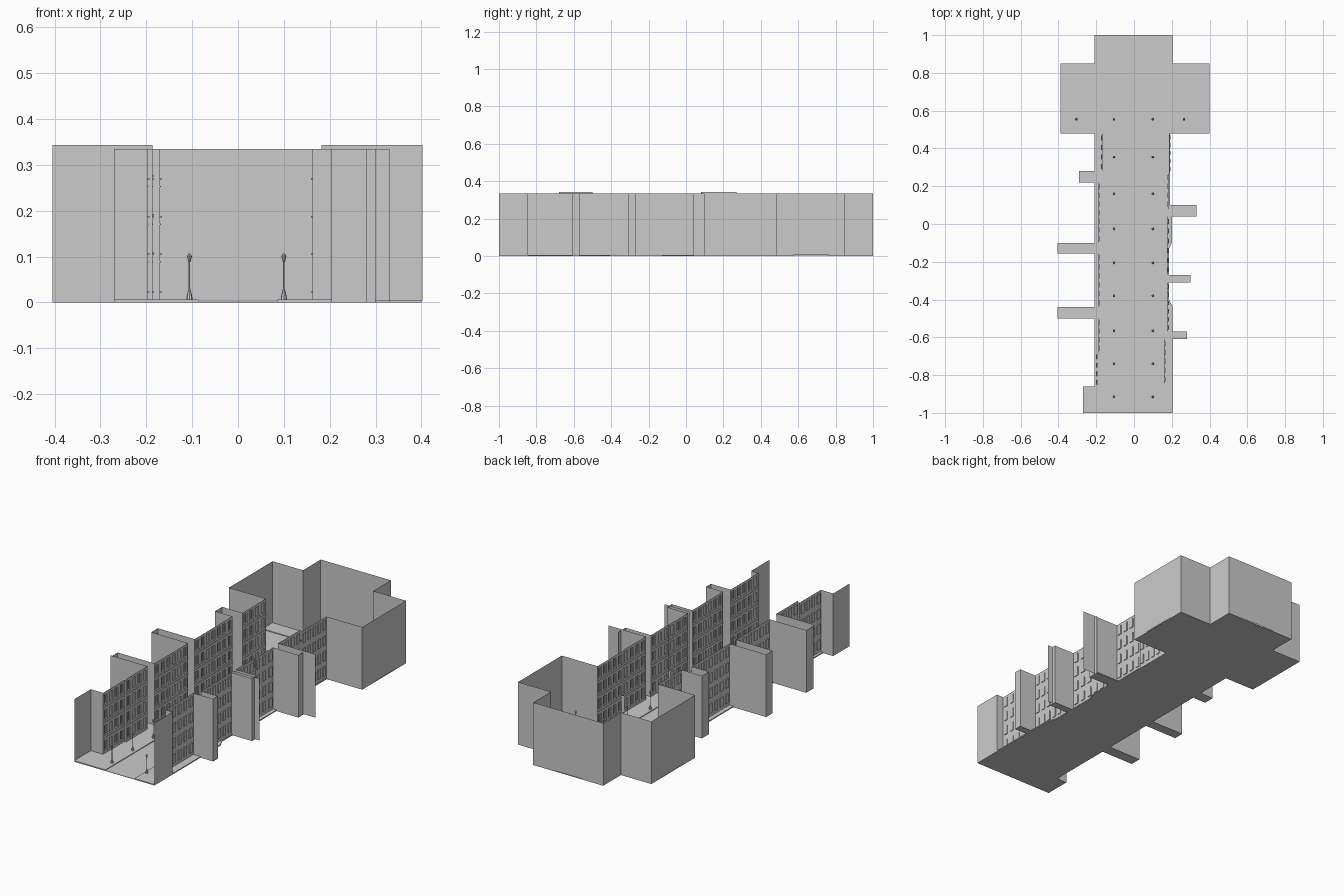
import bpy, bmesh

if "Cube" in bpy.data.objects:
    bpy.data.objects.remove(bpy.data.objects["Cube"])

SW = 0.006   # pavement height
H = 0.335    # wall height


def finish(bm, name):
    bmesh.ops.recalc_face_normals(bm, faces=bm.faces[:])
    me = bpy.data.meshes.new(name)
    bm.to_mesh(me)
    bm.free()
    ob = bpy.data.objects.new(name, me)
    bpy.context.collection.objects.link(ob)
    return ob


def slab(name, pts, z0, z1):
    bm = bmesh.new()
    f = bm.faces.new([bm.verts.new((x, y, z0)) for x, y in pts])
    r = bmesh.ops.extrude_face_region(bm, geom=[f])
    up = [v for v in r['geom'] if isinstance(v, bmesh.types.BMVert)]
    bmesh.ops.translate(bm, verts=up, vec=(0, 0, z1 - z0))
    return finish(bm, name)


def wall(name, pts, top=H):
    # Thin upright sheet following a plan line
    bm = bmesh.new()
    cols = [(bm.verts.new((x, y, SW - 0.002)), bm.verts.new((x, y, top))) for x, y in pts]
    for (a, b), (c, d) in zip(cols, cols[1:]):
        bm.faces.new((a, c, d, b))
    return finish(bm, name)


def add_box(bm, x0, x1, y0, y1, z0, z1):
    r = bmesh.ops.create_cube(bm, size=1)
    for v in r['verts']:
        v.co = ((x0 + x1) / 2 + v.co.x * (x1 - x0), (y0 + y1) / 2 + v.co.y * (y1 - y0),
                (z0 + z1) / 2 + v.co.z * (z1 - z0))


def facade(name, x, y0, y1, top=H, storeys=4):
    # Flat front with recessed windows; s points to the street
    s = 1 if x < 0 else -1
    n = max(2, round((y1 - y0) / 0.046))
    p = (y1 - y0) / n
    ys = [y0] + [y0 + p * (i + k) for i in range(n) for k in (0.24, 0.76)] + [y1]
    sh = (top - SW) / storeys
    zs = [SW] + [SW + sh * (j + k) for j in range(storeys) for k in (0.22, 0.82)] + [top]
    bm = bmesh.new()
    g = [[bm.verts.new((x, y, z)) for z in zs] for y in ys]
    panes = []
    for i in range(len(ys) - 1):
        for j in range(len(zs) - 1):
            f = bm.faces.new((g[i][j], g[i + 1][j], g[i + 1][j + 1], g[i][j + 1]))
            if i % 2 and j % 2:
                panes.append(f)
    r = bmesh.ops.extrude_discrete_faces(bm, faces=panes)
    for f in r['faces']:
        bmesh.ops.translate(bm, verts=f.verts[:], vec=(-s * 0.004, 0, 0))
    finish(bm, name)
    # Sills, glazing bars and storey bands
    bm = bmesh.new()
    for i in range(1, len(ys) - 1, 2):
        for j in range(1, len(zs) - 1, 2):
            a, b, c, d = ys[i], ys[i + 1], zs[j], zs[j + 1]
            add_box(bm, *sorted((x, x + s * 0.004)), a - 0.002, b + 0.002, c - 0.003, c)
            m = (a + b) / 2
            add_box(bm, *sorted((x - s * 0.004, x - s * 0.002)), m - 0.001, m + 0.001, c, d)
    for j in range(1, storeys):
        z = SW + sh * j
        add_box(bm, *sorted((x, x + s * 0.002)), y0, y1, z - 0.0015, z + 0.0015)
    finish(bm, name + "_trim")


# Road: long street with a crossing
R, C0, C1 = 0.086, 0.575, 0.765
slab("road", [(-R, -1), (R, -1), (R, C0), (.4, C0), (.4, C1), (R, C1), (R, 1),
              (-R, 1), (-R, C1), (-.39, C1), (-.39, C0), (-R, C0)], 0, 0.002)

# Pavements, including alley floors
slab("left_pavement", [(-R, -1), (-R, C0), (-.39, C0), (-.39, .48), (-.21, .48), (-.21, .28),
                       (-.29, .28), (-.29, .22), (-.21, .22), (-.21, -.10), (-.405, -.10),
                       (-.405, -.155), (-.21, -.155), (-.21, -.44), (-.405, -.44), (-.405, -.50),
                       (-.21, -.50), (-.21, -.86), (-.27, -.86), (-.27, -1)], 0, SW)
slab("right_pavement", [(R, -1), (.205, -1), (.205, -.61), (.28, -.61), (.28, -.57), (.205, -.57),
                        (.205, -.44), (.185, -.40), (.185, -.31), (.30, -.31), (.30, -.27),
                        (.185, -.27), (.185, -.13), (.20, -.10), (.20, .04), (.33, .04),
                        (.33, .10), (.19, .10), (.19, .48), (.40, .48), (.40, C0), (R, C0)], 0, SW)
slab("back_left_pavement", [(-R, C1), (-R, 1), (-.21, 1), (-.21, .85), (-.39, .85), (-.39, C1)], 0, SW)
slab("back_right_pavement", [(R, C1), (R, 1), (.205, 1), (.205, .85), (.40, .85), (.40, C1)], 0, SW)

# Facades along both sides: x, y start, y end, top
fronts = [(-.17, .28, .48, H), (-.187, -.10, .22, H), (-.187, -.44, -.155, H),
          (-.187, -.68, -.50, .343), (-.197, -.86, -.68, H),
          (.188, .27, .48, H), (.182, .08, .27, .343), (.18, -.115, .04, H),
          (.178, -.27, -.115, H), (.18, -.57, -.31, H), (.163, -.845, -.61, H)]
for i, (x, a, b, t) in enumerate(fronts):
    facade(f"facade_{i + 1}", x, a, b, t)

# Alley walls
wall("left_alley_wall_1", [(-.17, .28), (-.29, .28), (-.29, .22), (-.187, .22)])
wall("left_alley_wall_2", [(-.187, -.10), (-.405, -.10), (-.405, -.155), (-.187, -.155)])
wall("left_alley_wall_3", [(-.187, -.44), (-.405, -.44), (-.405, -.50)])
wall("left_alley_tall_side", [(-.187, -.50), (-.405, -.50)], .343)
wall("left_step_wall", [(-.187, -.68), (-.197, -.68)])
wall("right_alley_wall_1", [(.18, .04), (.33, .04), (.33, .10)])
wall("right_alley_tall_side", [(.182, .08), (.403, .08)], .343)
wall("right_alley_wall_2", [(.18, -.31), (.30, -.31), (.30, -.27), (.178, -.27)])
wall("right_alley_long_side", [(.18, -.29), (.33, -.29)])
wall("right_alley_wall_3", [(.163, -.61), (.28, -.61), (.28, -.57), (.18, -.57)])

# Plain walls at the near ends and round the far crossing
wall("near_left_wall", [(-.27, -1), (-.27, -.86), (-.197, -.86)])
wall("near_right_wall", [(.205, -1), (.205, -.845), (.163, -.845)])
wall("crossing_wall", [(-.17, .48), (-.39, .48), (-.39, .85), (-.21, .85), (-.21, 1),
                       (.205, 1), (.205, .85), (.40, .85), (.40, .48), (.188, .48)])


# Street lamps: lathed eight-sided profile
def lamp(name, x, y):
    prof = [(.0065, SW), (.0065, .010), (.004, .022), (.0018, .030), (.0015, .088),
            (.003, .090), (.0035, .093), (.0055, .101), (.0035, .104), (.001, .107)]
    bm = bmesh.new()
    for (r0, z0), (r1, z1) in zip(prof, prof[1:]):
        c = bmesh.ops.create_cone(bm, segments=8, radius1=r0, radius2=r1, depth=z1 - z0,
                                  cap_ends=False)
        bmesh.ops.translate(bm, verts=c['verts'], vec=(x, y, (z0 + z1) / 2))
    bmesh.ops.remove_doubles(bm, verts=bm.verts[:], dist=1e-5)
    finish(bm, name)


spots = [(x, y) for x in (-.106, .1)
         for y in (.555, .355, .16, -.025, -.205, -.38, -.565, -.74, -.915)]
for i, (x, y) in enumerate(spots + [(-.305, .555), (.265, .555)]):
    lamp(f"street_lamp_{i + 1}", x, y)
